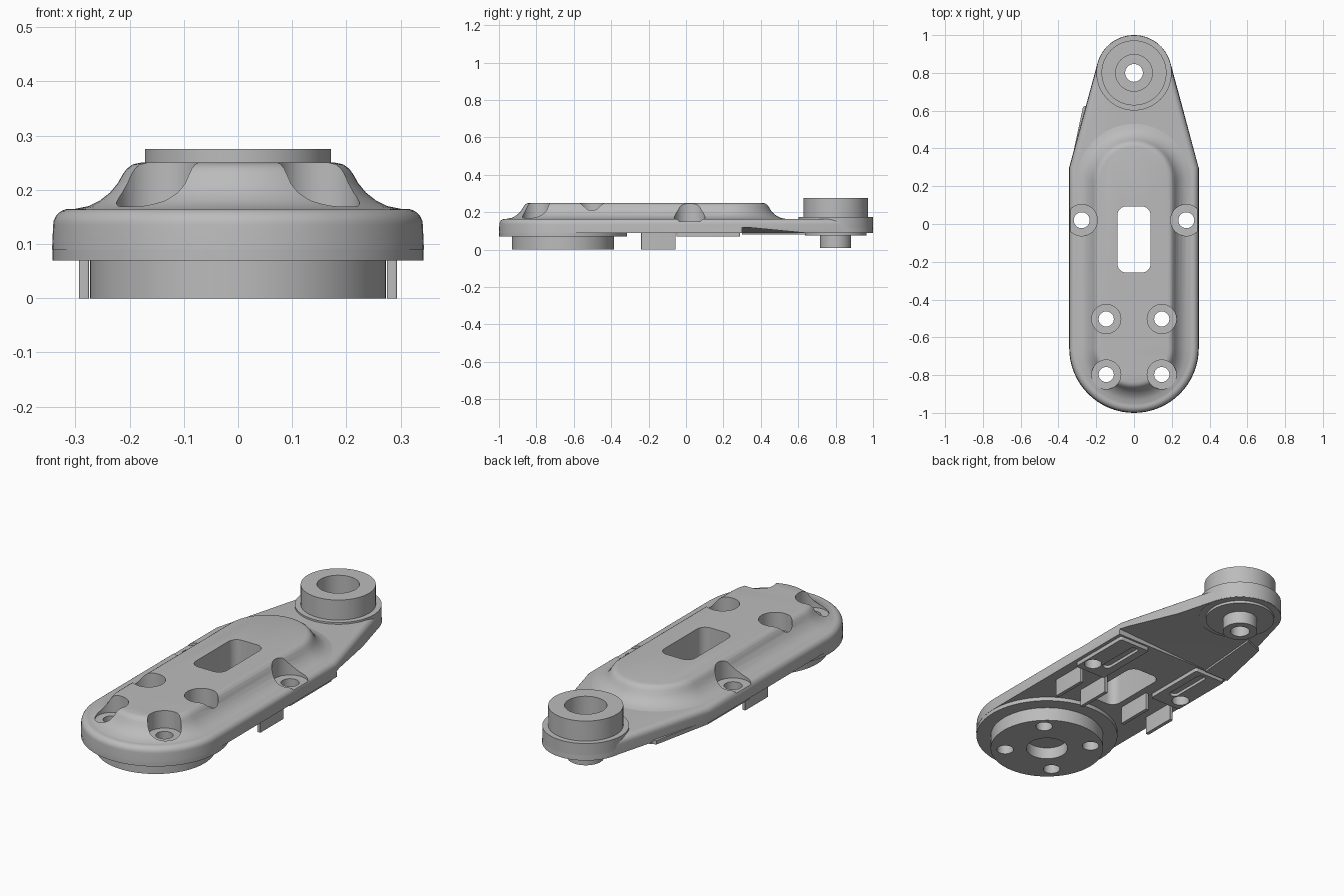
import bpy, bmesh, math
from mathutils import Vector

cube = bpy.data.objects.get("Cube")
if cube:
    bpy.data.objects.remove(cube, do_unlink=True)

grey = bpy.data.materials.new("mid_grey")
grey.use_nodes = True
COLOUR = (0.5, 0.5, 0.5, 1)
grey.diffuse_color = COLOUR
grey.node_tree.nodes["Principled BSDF"].inputs["Base Color"].default_value = COLOUR

FRONT, BACK = -0.657, 0.8      # centres of the two rounded ends


def make(name, bm):
    bmesh.ops.recalc_face_normals(bm, faces=bm.faces)
    mesh = bpy.data.meshes.new(name)
    bm.to_mesh(mesh)
    bm.free()
    mesh.materials.append(grey)
    ob = bpy.data.objects.new(name, mesh)
    bpy.context.collection.objects.link(ob)
    return ob


def loft(name, layers):
    """Skin a stack of (outline, z) layers and cap both ends."""
    bm = bmesh.new()
    rings = [[bm.verts.new((x, y, z)) for x, y in pts] for pts, z in layers]
    n = len(rings[0])
    for a, b in zip(rings, rings[1:]):
        for i in range(n):
            j = (i + 1) % n
            bm.faces.new((a[i], a[j], b[j], b[i]))
    bm.faces.new(rings[0])
    bm.faces.new(rings[-1])
    return make(name, bm)


def arc(cx, cy, r, a0, a1, n=32):
    angles = [math.radians(a0 + (a1 - a0) * i / n) for i in range(n + 1)]
    return [(cx + r * math.cos(a), cy + r * math.sin(a)) for a in angles]


def circle(x, y, r):
    return arc(x, y, r, 0, 360, 64)[:-1]


def capsule(r, y0, y1):
    return arc(0, y1, r, 0, 180) + arc(0, y0, r, 180, 360)


def plate_outline(d):
    r = 0.343 - d
    corner = 0.3 - 0.13 * d
    return (arc(0, FRONT, r, 180, 360) + [(r, corner)]
            + arc(0, BACK, 0.2 - d, 15, 165) + [(-r, corner)])


def rounded_rect(x0, x1, y0, y1, r):
    pts = []
    for cx, cy, a in ((x1, y1, 0), (x0, y1, 90), (x0, y0, 180), (x1, y0, 270)):
        sx = -r if cx == x1 else r
        sy = -r if cy == y1 else r
        pts += arc(cx + sx, cy + sy, r, a, a + 90, 8)
    return pts


def prism(name, pts, z0, z1):
    return loft(name, [(pts, z0), (pts, z1)])


def cut(ob, cutters):
    bpy.context.view_layer.objects.active = ob
    for c in cutters:
        mod = ob.modifiers.new("cut", 'BOOLEAN')
        mod.operation, mod.solver, mod.object = 'DIFFERENCE', 'EXACT', c
        bpy.ops.object.modifier_apply(modifier=mod.name)


# Base plate with a rounded upper edge
layers = [(plate_outline(0), 0.09), (plate_outline(0.002), 0.135)]
for i in range(1, 7):
    a = math.radians(15 * i)
    layers.append((plate_outline(0.002 + 0.03 * (1 - math.cos(a))),
                   0.135 + 0.03 * math.sin(a)))
plate = loft("base_plate", layers)

# Raised spine with a flared foot and rounded shoulder
flare = ((0.3, 0.155), (0.3, 0.165), (0.275, 0.17), (0.255, 0.18), (0.236, 0.195),
         (0.222, 0.212), (0.213, 0.228), (0.205, 0.239), (0.194, 0.247), (0.18, 0.25))
spine = loft("raised_spine", [(capsule(w, FRONT, 0.23), z) for w, z in flare])

# Round mounting end underneath, front
rim = prism("front_rim", circle(0, FRONT, 0.342), 0.07, 0.092)
disc = prism("mounting_disc", circle(0, FRONT, 0.273), 0, 0.072)

# Pivot end
collar = prism("pivot_collar", circle(0, BACK, 0.199), 0.088, 0.174)
boss = prism("pivot_boss", circle(0, BACK, 0.172), 0.17, 0.275)
ring = prism("pivot_lower_ring", circle(0, BACK, 0.165), 0.075, 0.092)
stub = prism("pivot_stub", circle(0, BACK, 0.083), 0.01, 0.08)

# Side details on the underside
pads, tabs = [], []
for s, side in ((1, "left"), (-1, "right")):
    x0, x1 = sorted((0.15 * s, 0.325 * s))
    pads.append(prism(side + "_pad", rounded_rect(x0, x1, -0.05, 0.29, 0.01), 0.07, 0.092))
    for x, label in ((0.284, "outer"), (0.13, "inner")):
        tabs.append(prism(f"{side}_{label}_tab",
                          rounded_rect(x * s - 0.009, x * s + 0.009, -0.24, -0.055, 0.003),
                          0, 0.092))
fin = prism("right_fin", [(-0.338, 0.3), (-0.27, 0.62), (-0.17, 0.66), (-0.2, 0.3)], 0.08, 0.1)

# Cutters: window, screw holes, counterbores, pivot bore, underside wedge
window = prism("window_cutter", rounded_rect(-0.087, 0.087, -0.257, 0.093, 0.045), -0.1, 0.4)
front_holes, side_holes, bores, slots = [], [], [], []
for s in (-1, 1):
    for y in (FRONT + 0.154, FRONT - 0.14):
        front_holes.append(prism("hole_cutter", circle(0.147 * s, y, 0.04), -0.1, 0.4))
        bores.append(prism("bore_cutter", circle(0.147 * s, y, 0.077), 0.162, 0.4))
    side_holes.append(prism("hole_cutter", circle(0.277 * s, 0.02, 0.042), -0.1, 0.4))
    bores.append(prism("bore_cutter", circle(0.277 * s, 0.02, 0.083), 0.15, 0.4))
    a, b = sorted((0.19 * s, 0.235 * s))
    slots.append(prism("slot_cutter", rounded_rect(a, b, 0.03, 0.27, 0.022), 0.0, 0.085))
hub = prism("hub_cutter", circle(0, FRONT, 0.1), -0.1, 0.06)
pin = prism("pin_cutter", circle(0, BACK, 0.047), -0.1, 0.4)
socket = prism("socket_cutter", circle(0, BACK, 0.097), 0.165, 0.4)

bm = bmesh.new()
for p in ((0.4, 0.3, 0.122), (0.4, 0.3, 0.02), (-0.2, 0.3, 0.09), (-0.2, 0.3, 0.02),
          (0.4, 0.64, 0.09), (0.4, 0.64, 0.02), (-0.2, 0.64, 0.088), (-0.2, 0.64, 0.02)):
    bm.verts.new(Vector(p))
bmesh.ops.convex_hull(bm, input=bm.verts)
wedge = make("wedge_cutter", bm)

cut(plate, [window, wedge, pin] + front_holes + side_holes + bores)
cut(spine, [window] + front_holes + bores)
for part in (rim, disc):
    cut(part, front_holes + [hub])
for part in (collar, boss):
    cut(part, [socket, pin])
for part in (ring, stub):
    cut(part, [pin])
for pad in pads:
    cut(pad, side_holes + slots)

for c in front_holes + side_holes + bores + slots + [window, hub, pin, socket, wedge]:
    bpy.data.objects.remove(c, do_unlink=True)

# Smooth curved walls, keep machined edges crisp
for ob in [plate, spine, rim, disc, collar, boss, ring, stub, fin] + pads + tabs:
    bpy.ops.object.select_all(action='DESELECT')
    ob.select_set(True)
    bpy.context.view_layer.objects.active = ob
    bpy.ops.object.shade_smooth_by_angle(angle=math.radians(30))
